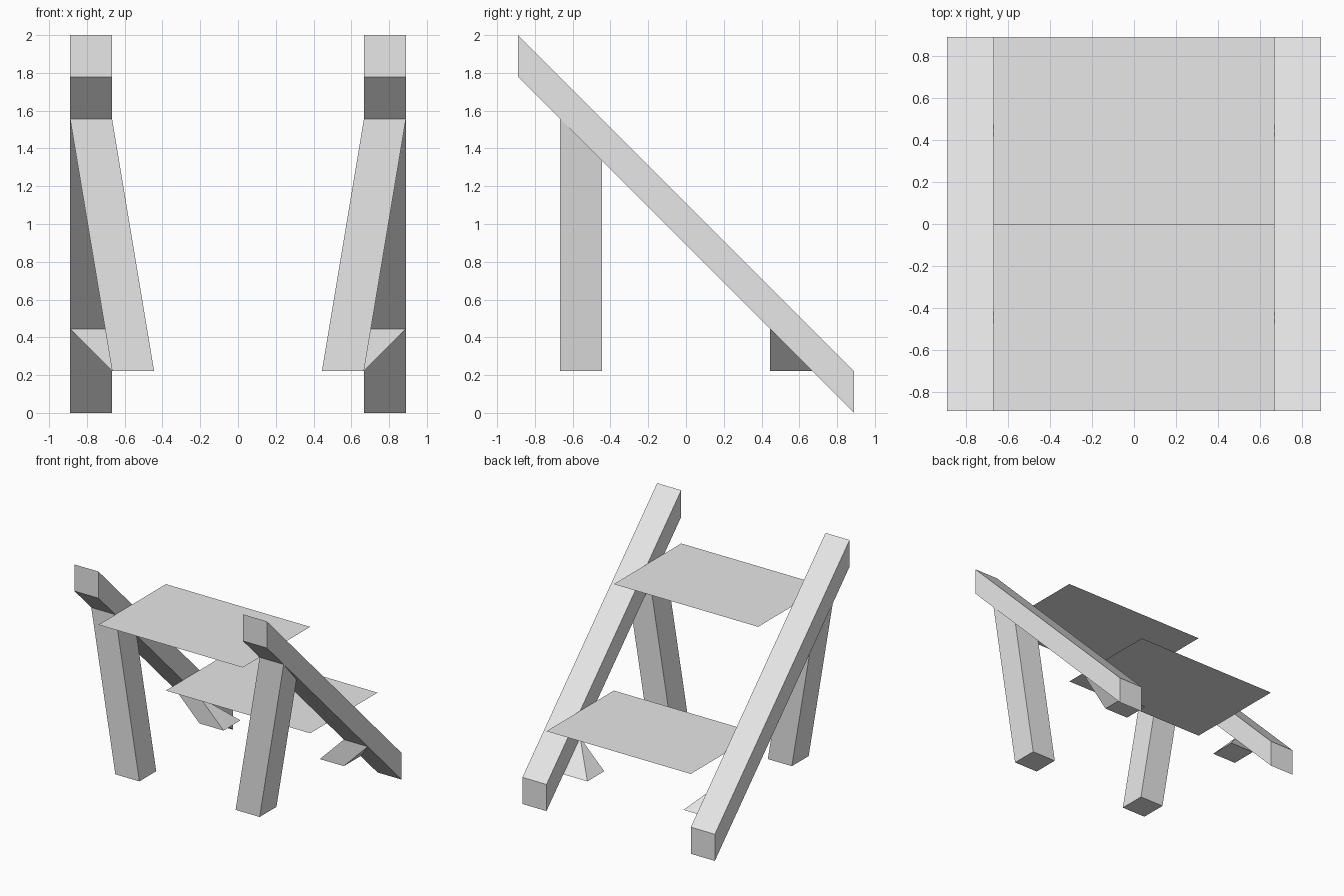
import bpy
import bmesh

cube = bpy.data.objects.get("Cube")
if cube:
    bpy.data.objects.remove(cube, do_unlink=True)

U = 2 / 9  # timber thickness; every dimension is a multiple of it

grey = bpy.data.materials.new("plain_grey")
grey.use_nodes = True
grey.diffuse_color = (0.8, 0.8, 0.8, 1)
grey.node_tree.nodes["Principled BSDF"].inputs["Base Color"].default_value = (0.8, 0.8, 0.8, 1)


def finish(name, bm):
    bmesh.ops.remove_doubles(bm, verts=bm.verts, dist=0.0001)
    mesh = bpy.data.meshes.new(name)
    bm.to_mesh(mesh)
    bm.free()
    mesh.materials.append(grey)
    obj = bpy.data.objects.new(name, mesh)
    bpy.context.collection.objects.link(obj)


def loft(name, start, end):
    """Solid between two matching four-point outlines."""
    bm = bmesh.new()
    a = [bm.verts.new(p) for p in start]
    b = [bm.verts.new(p) for p in end]
    bm.faces.new(a)
    bm.faces.new(b)
    for i in range(4):
        j = (i + 1) % 4
        bm.faces.new((a[i], a[j], b[j], b[i]))
    bmesh.ops.remove_doubles(bm, verts=bm.verts, dist=0.0001)
    bmesh.ops.recalc_face_normals(bm, faces=bm.faces)
    finish(name, bm)


def rail(name, side):
    profile = [(-4, 9), (-4, 8), (4, 0), (4, 1)]
    outlines = [[(side * x * U, y * U, z * U) for y, z in profile] for x in (3, 4)]
    loft(name, *outlines)


def leg(name, side, y0):
    """Splayed leg whose top is cut along the underside of the rail."""
    height = 3 - y0
    bottom, top = [], []
    for x, y in ((2, y0), (3, y0), (3, y0 + 1), (2, y0 + 1)):
        rise = 3 - y
        bottom.append((side * x * U, y * U, U))
        top.append((side * (x + rise / height) * U, y * U, (1 + rise) * U))
    loft(name, bottom, top)


def board(name, y0, z):
    bm = bmesh.new()
    corners = ((-3, y0), (3, y0), (3, y0 + 4), (-3, y0 + 4))
    bm.faces.new([bm.verts.new((x * U, y * U, z * U)) for x, y in corners])
    finish(name, bm)


# Sloping side rails with their front legs and short back feet
for label, side in (("left", 1), ("right", -1)):
    rail(label + "_rail", side)
    leg(label + "_front_leg", side, -3)
    leg(label + "_back_foot", side, 2)

# Thin flat treads between the rails
board("upper_tread", -4, 7)
board("lower_tread", 0, 3)
